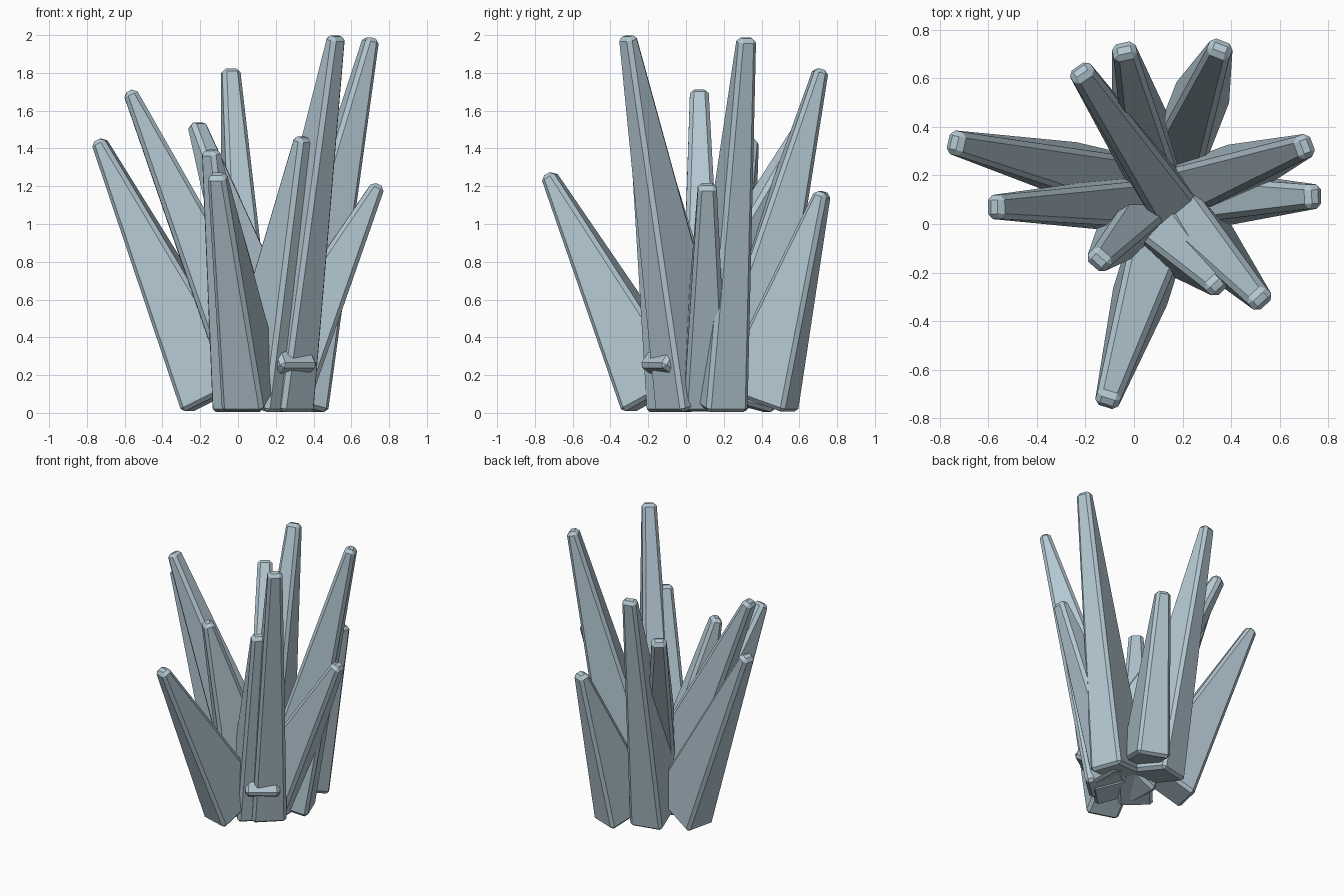
import bpy, bmesh, math
from mathutils import Vector, Matrix

if "Cube" in bpy.data.objects:
    bpy.data.objects.remove(bpy.data.objects["Cube"])

ice = bpy.data.materials.new("pale blue grey crystal")
ice.diffuse_color = (0.45, 0.57, 0.64, 1)
ice.use_nodes = True
ice.node_tree.nodes["Principled BSDF"].inputs["Base Color"].default_value = ice.diffuse_color

BASE_DEPTH, BASE_WIDTH = 0.40, 0.235  # radial and sideways size at the foot
TIP_DEPTH, TIP_WIDTH = 0.072, 0.098   # size at the tip


def crystal(name, bx, by, tx, ty, tz, lift=0.0):
    """Tapered, bevelled block leaning from foot centre (bx, by) to its tip."""
    tip = Vector((tx, ty, tz))
    foot = Vector((bx, by, 0.1))
    for _ in range(4):                 # lowest foot edge rests near the ground
        d = tip - foot
        tilt = math.atan2(math.hypot(d.x, d.y), d.z)
        foot.z = lift + BASE_DEPTH / 2 * math.sin(tilt)
    axis = (tip - foot).normalized()
    side = Vector((-axis.y, axis.x, 0)).normalized()
    out = side.cross(axis)
    length = (tip - foot).length

    bm = bmesh.new()
    bmesh.ops.create_cube(bm, size=1)
    for v in bm.verts:
        top = v.co.z > 0
        v.co.x *= TIP_DEPTH if top else BASE_DEPTH
        v.co.y *= TIP_WIDTH if top else BASE_WIDTH
        v.co.z = length if top else 0
    bmesh.ops.bevel(bm, geom=bm.edges[:], offset=0.021, segments=1,
                    affect='EDGES', profile=0.5)
    rot = Matrix((out, side, axis)).transposed()
    bm.transform(Matrix.Translation(foot) @ rot.to_4x4())
    bmesh.ops.recalc_face_normals(bm, faces=bm.faces[:])
    me = bpy.data.meshes.new(name)
    bm.to_mesh(me)
    bm.free()
    me.materials.append(ice)
    bpy.context.collection.objects.link(bpy.data.objects.new(name, me))


# foot x, foot y, tip x, tip y, tip z, lift of the foot
shards = {
    "tall_front_right": (0.195, 0.05, 0.52, -0.31, 1.995),
    "tall_right": (0.26, 0.155, 0.705, 0.32, 1.985),
    "tall_back": (0.06, 0.26, -0.04, 0.715, 1.82),
    "left": (0.16, 0.085, -0.575, 0.07, 1.705),
    "leaning_back_left": (0.24, -0.05, -0.22, 0.63, 1.53, 0.045),
    "outer_left": (-0.10, 0.185, -0.74, 0.335, 1.445),
    "front_left_inner": (0.07, 0.09, -0.145, -0.15, 1.39),
    "front_right_inner": (0.10, 0.0, 0.345, -0.25, 1.46),
    "back_right": (0.22, 0.38, 0.355, 0.725, 1.17),
    "low_right": (0.18, 0.10, 0.745, 0.113, 1.21),
    "low_front": (0.075, -0.14, -0.11, -0.73, 1.265),
}
for key, vals in shards.items():
    crystal("crystal_" + key, *vals)
